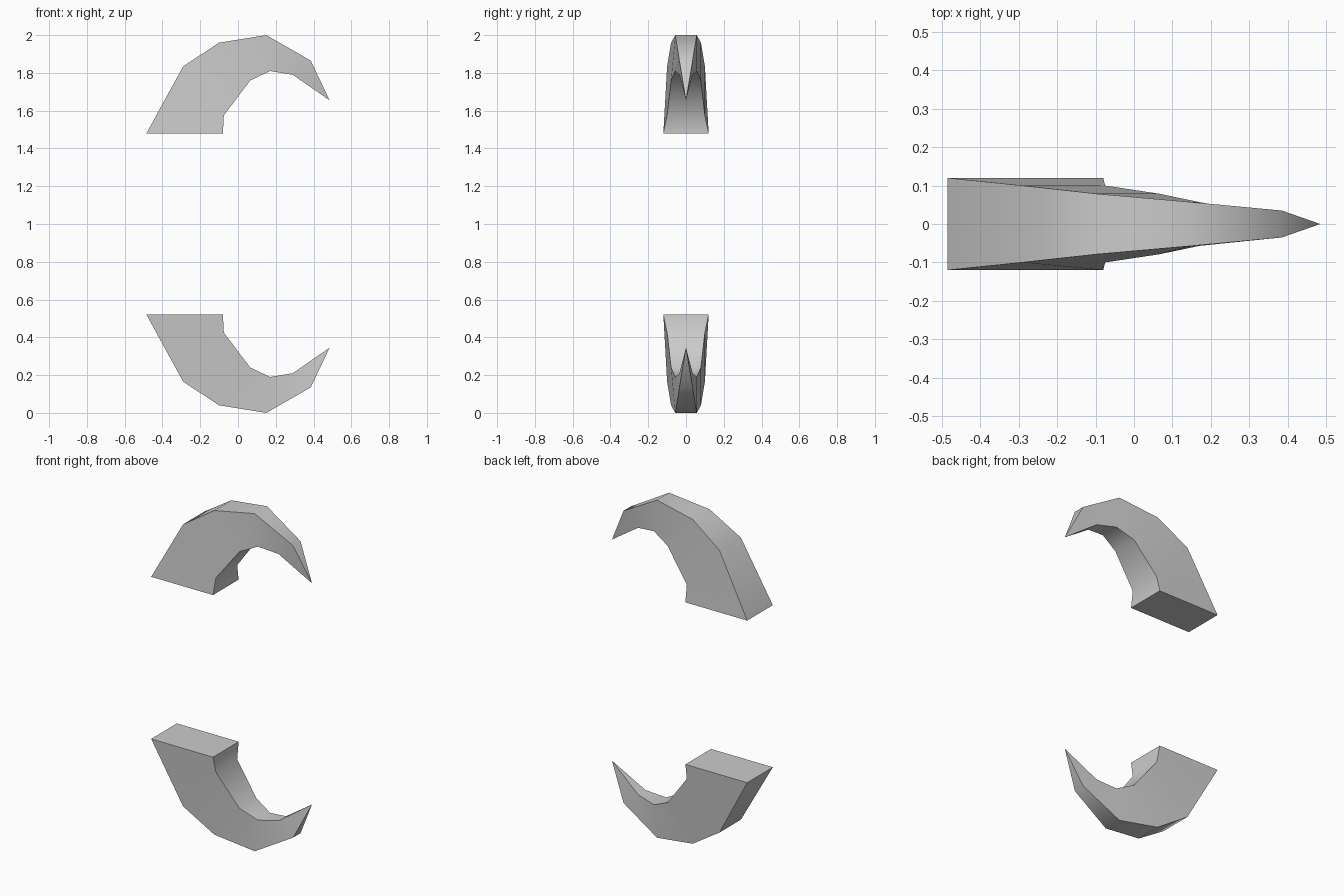
import bpy, bmesh, math

cube = bpy.data.objects.get("Cube")
if cube:
    bpy.data.objects.remove(cube, do_unlink=True)

grey = bpy.data.materials.new("plain grey")
grey.use_nodes = True
colour = (0.6, 0.6, 0.6, 1)
grey.diffuse_color = colour
grey.node_tree.nodes["Principled BSDF"].inputs["Base Color"].default_value = colour

# Cross-sections of one claw: outer x, outer z, inner x, inner z, half width
STATIONS = [
    (-0.485, 1.48, -0.08, 1.48, 0.12),
    (-0.29, 1.835, -0.075, 1.575, 0.10),
    (-0.10, 1.96, 0.065, 1.76, 0.079),
    (0.15, 2.0, 0.17, 1.81, 0.057),
    (0.385, 1.865, 0.29, 1.79, 0.035),
]
TIP = (0.485, 0, 1.655)


def make_claw(name, place):
    """Loft the cross-sections to a point; place maps z to its final height."""
    bm = bmesh.new()
    rings = []
    for ox, oz, ix, iz, w in STATIONS:
        corners = [(ox, -w, oz), (ox, w, oz), (ix, w, iz), (ix, -w, iz)]
        rings.append([bm.verts.new((x, y, place(z))) for x, y, z in corners])
    tip = bm.verts.new((TIP[0], TIP[1], place(TIP[2])))

    # Flat root, four walls, pointed end
    bm.faces.new(rings[0])
    for a, b in zip(rings, rings[1:]):
        for i in range(4):
            j = (i + 1) % 4
            bm.faces.new((a[i], a[j], b[j], b[i]))
    for i in range(4):
        bm.faces.new((rings[-1][i], rings[-1][(i + 1) % 4], tip))
    bmesh.ops.recalc_face_normals(bm, faces=bm.faces)

    mesh = bpy.data.meshes.new(name)
    bm.to_mesh(mesh)
    bm.free()
    mesh.materials.append(grey)
    obj = bpy.data.objects.new(name, mesh)
    bpy.context.collection.objects.link(obj)

    # Smooth along the curve, crisp along the rails
    bpy.ops.object.select_all(action="DESELECT")
    obj.select_set(True)
    bpy.context.view_layer.objects.active = obj
    bpy.ops.object.shade_smooth_by_angle(angle=math.radians(50))


make_claw("upper_claw", lambda z: z)
make_claw("lower_claw", lambda z: 2 - z)
